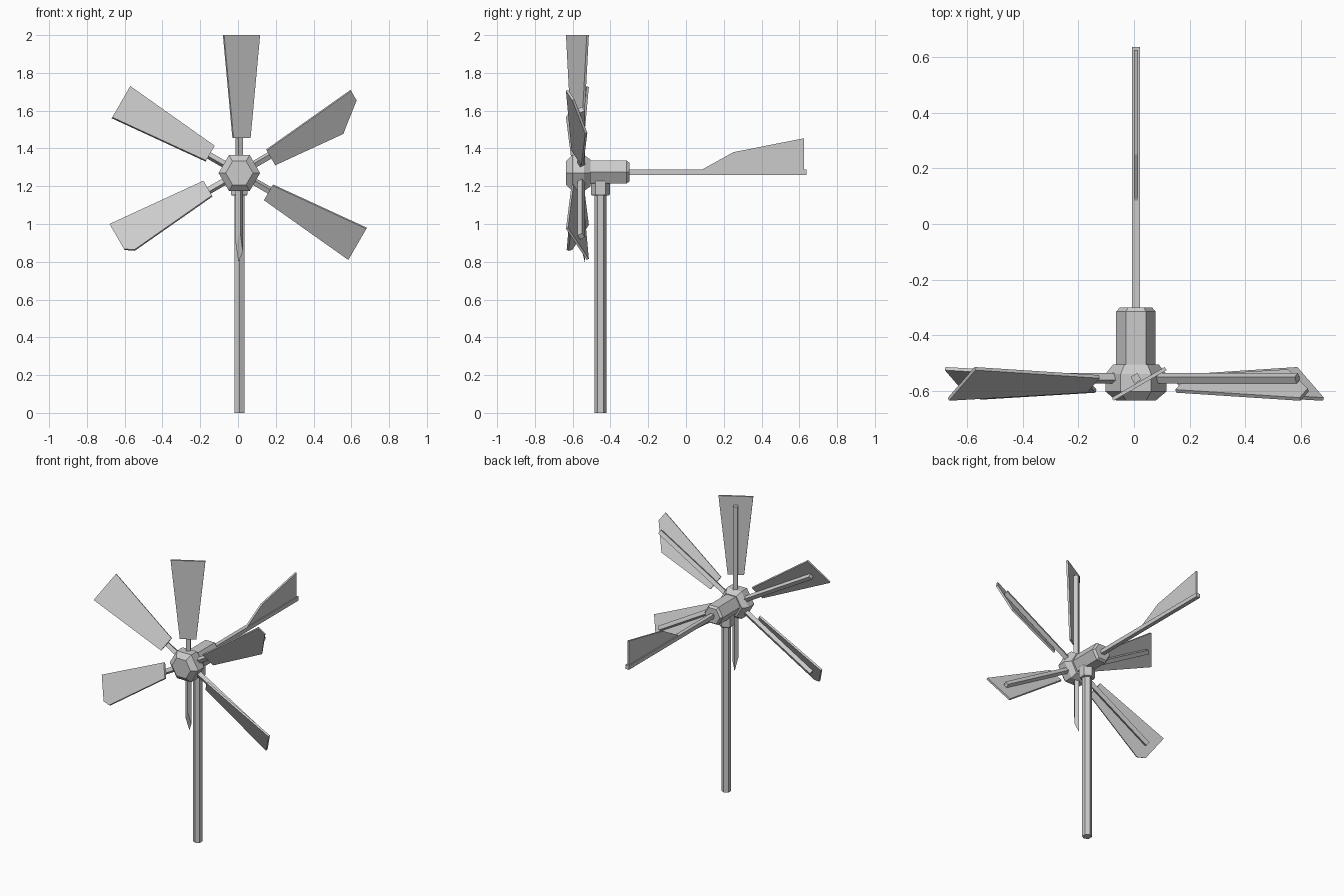
import bpy, bmesh, math
from mathutils import Matrix, Vector

cube = bpy.data.objects.get("Cube")
if cube:
    bpy.data.objects.remove(cube, do_unlink=True)

metal = bpy.data.materials.new("grey metal")
metal.use_nodes = True
GREY = (0.6, 0.6, 0.6, 1)
metal.diffuse_color = GREY
metal.node_tree.nodes["Principled BSDF"].inputs["Base Color"].default_value = GREY

CX, HUB_Z, ROD_Y = 0.007, 1.27, -0.555
PITCH = math.radians(30)


def finish(name, bm, matrix=Matrix()):
    bm.transform(matrix)
    bmesh.ops.recalc_face_normals(bm, faces=bm.faces)
    mesh = bpy.data.meshes.new(name)
    bm.to_mesh(mesh)
    bm.free()
    mesh.materials.append(metal)
    obj = bpy.data.objects.new(name, mesh)
    bpy.context.collection.objects.link(obj)
    return obj


def hex_prism(name, rings, matrix, turn=0.0):
    """Six-sided solid along local z from (height, radius) rings."""
    bm = bmesh.new()
    loops = []
    for h, r in rings:
        angles = [turn + i * math.pi / 3 for i in range(6)]
        loops.append([bm.verts.new((r * math.cos(a), r * math.sin(a), h)) for a in angles])
    for low, high in zip(loops, loops[1:]):
        for i in range(6):
            j = (i + 1) % 6
            bm.faces.new((low[i], low[j], high[j], high[i]))
    bm.faces.new(loops[0])
    bm.faces.new(loops[-1])
    return finish(name, bm, matrix)


def plate(points, thickness):
    """Flat outline in local x-z, thickened evenly along y."""
    bm = bmesh.new()
    face = bm.faces.new([bm.verts.new((x, -thickness / 2, z)) for x, z in points])
    out = bmesh.ops.extrude_face_region(bm, geom=[face])
    verts = [v for v in out["geom"] if isinstance(v, bmesh.types.BMVert)]
    bmesh.ops.translate(bm, verts=verts, vec=(0, thickness, 0))
    return bm


def box(low, high):
    low, high = Vector(low), Vector(high)
    bm = bmesh.new()
    bmesh.ops.create_cube(bm, size=1)
    bm.transform(Matrix.Translation((low + high) / 2) @ Matrix.Diagonal((*(high - low), 1)))
    return bm


# Tower and collar
base = Matrix.Translation((CX, -0.453, 0))
hex_prism("tower", [(0, 0.031), (1.2, 0.031)], base, math.pi / 2)
hex_prism("tower_collar", [(1.15, 0.045), (1.16, 0.051), (1.225, 0.051), (1.24, 0.042)],
          base, math.pi / 2)

# Nacelle and hub, with the prism axis turned to +y
along_y = Matrix.Translation((CX, 0, HUB_Z)) @ Matrix.Rotation(-math.pi / 2, 4, "X")
hex_prism("nacelle", [(-0.53, 0.071), (-0.315, 0.071), (-0.30, 0.058)],
          Matrix.Translation((0, 0, 0.005)) @ along_y)
hex_prism("hub", [(-0.634, 0.072), (-0.602, 0.11), (-0.54, 0.11), (-0.505, 0.082)], along_y)

# Tail boom and fin
finish("tail_boom", box((CX - 0.014, -0.32, 1.26), (CX + 0.014, 0.637, 1.288)))
fin = plate([(0.07, 1.28), (0.25, 1.38), (0.625, 1.454), (0.625, 1.264), (0.07, 1.264)], 0.013)
finish("tail_fin", fin, Matrix.Translation((CX, 0, 0)) @ Matrix.Rotation(math.pi / 2, 4, "Z"))

# Blade outlines: x across, z outward from the hub; two have broken corners
IN, OUT, HALF_IN, HALF_OUT = 0.185, 0.73, 0.052, 0.11
inner = [(HALF_IN, IN), (-HALF_IN, IN)]
whole = inner + [(-HALF_OUT, OUT), (HALF_OUT, OUT)]
broken_right = inner + [(-HALF_OUT, OUT), (-0.043, OUT), (0.094, 0.58)]
broken_left = inner + [(-0.102, 0.685), (-0.066, OUT), (HALF_OUT, OUT)]
outlines = {0: whole, 1: broken_right, 2: whole, 4: broken_left, 5: whole}

for i in range(6):
    spin = Matrix.Translation((CX, ROD_Y, HUB_Z)) @ Matrix.Rotation(i * math.pi / 3, 4, "Y")
    pitched = spin @ Matrix.Rotation(PITCH, 4, "Z")
    if i in outlines:
        rod = box((-0.014, -0.014, 0.03), (0.014, 0.014, 0.67))
        finish(f"blade_rod_{i + 1}", rod, pitched)
        blade = plate(outlines[i], 0.013)
        finish(f"blade_{i + 1}", blade, pitched @ Matrix.Translation((0, -0.023, 0)))
    else:
        # Snapped rod with a slanted end
        rod = box((-0.014, -0.014, 0.03), (0.014, 0.014, 0.47))
        rod.transform(Matrix.Rotation(PITCH, 4, "Z"))
        cut = bmesh.ops.bisect_plane(rod, geom=rod.verts[:] + rod.edges[:] + rod.faces[:],
                                     plane_co=(0, -0.019, 0.32), plane_no=(0, -0.15, 0.038),
                                     clear_outer=True)
        edges = [e for e in cut["geom_cut"] if isinstance(e, bmesh.types.BMEdge)]
        bmesh.ops.holes_fill(rod, edges=edges)
        finish("snapped_rod", rod, spin)
